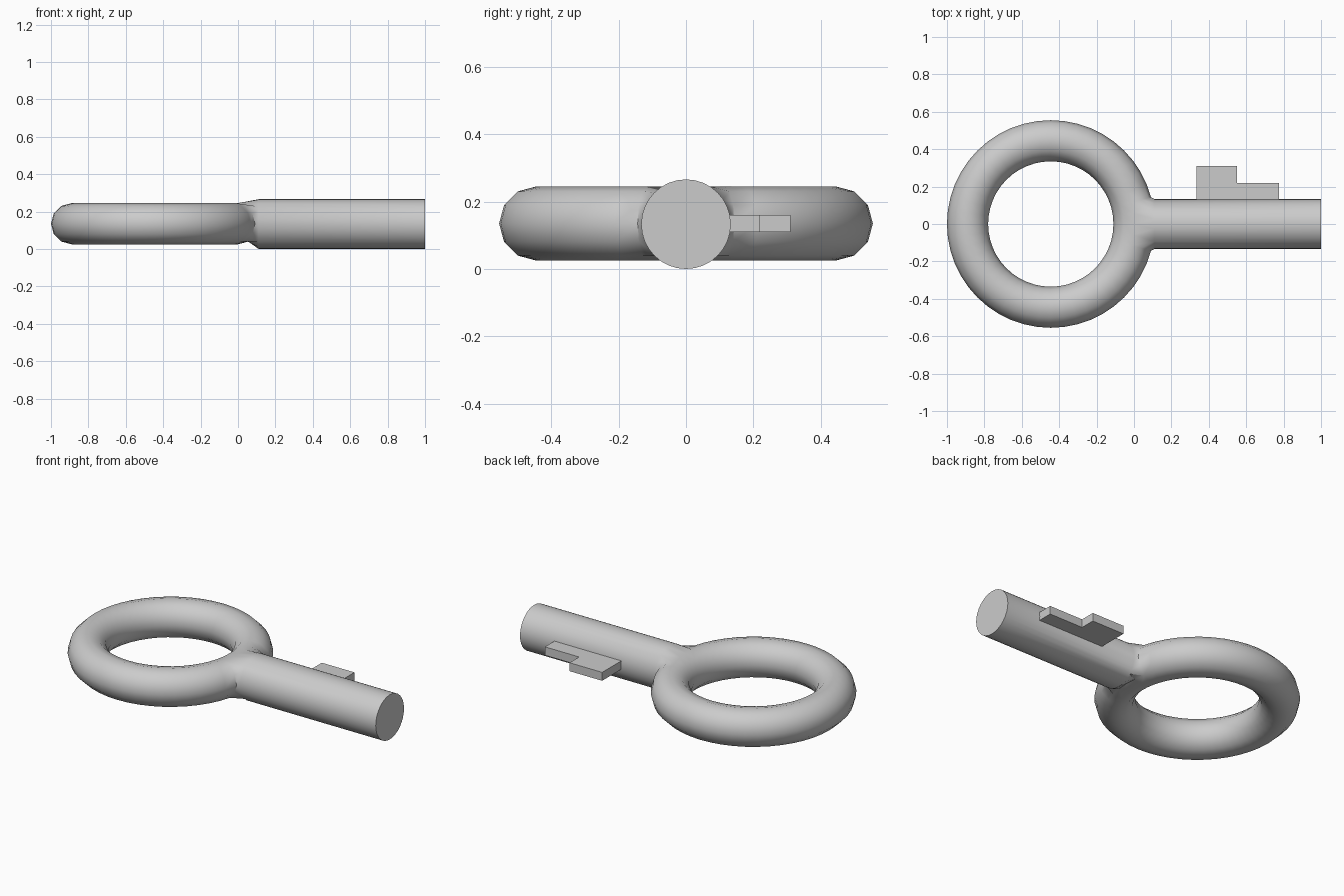
import bpy, bmesh
from math import cos, sin, pi, radians

if "Cube" in bpy.data.objects:
    bpy.data.objects.remove(bpy.data.objects["Cube"])

CX, CZ = -0.445, 0.135          # ring centre
R, r = 0.445, 0.11              # ring radii
NU, NV = 48, 12                 # ring segments
SR, SZ, SIDES = 0.133, 0.133, 32  # shaft radius, height, sides


def finish(bm, name, smooth):
    bmesh.ops.recalc_face_normals(bm, faces=bm.faces)
    mesh = bpy.data.meshes.new(name)
    bm.to_mesh(mesh)
    bm.free()
    obj = bpy.data.objects.new(name, mesh)
    bpy.context.collection.objects.link(obj)
    if smooth:
        bpy.ops.object.select_all(action='DESELECT')
        bpy.context.view_layer.objects.active = obj
        obj.select_set(True)
        bpy.ops.object.shade_smooth_by_angle(angle=radians(40))
    return obj


# Ring handle, with an opening on its outer side for the shaft
bm = bmesh.new()
grid = []
for i in range(NU):
    a = 2 * pi * i / NU
    row = []
    for j in range(NV):
        t = 2 * pi * j / NV
        d = R + r * cos(t)
        row.append(bm.verts.new((CX + d * cos(a), d * sin(a), CZ + r * sin(t))))
    grid.append(row)
for i in range(NU):
    for j in range(NV):
        if i in (0, 1, NU - 2, NU - 1) and j in (0, 1, 2, NV - 2, NV - 1):
            continue
        k, m = (i + 1) % NU, (j + 1) % NV
        bm.faces.new((grid[i][j], grid[k][j], grid[k][m], grid[i][m]))
hole = [e for e in bm.edges if e.is_boundary]
bmesh.ops.delete(bm, geom=[v for v in bm.verts if not v.link_faces], context='VERTS')

# Shaft, blended into the opening
ends = []
for x in (0.11, 1.0):
    ends.append([bm.verts.new((x, SR * cos(2 * pi * s / SIDES), SZ + SR * sin(2 * pi * s / SIDES)))
                 for s in range(SIDES)])
for s in range(SIDES):
    n = (s + 1) % SIDES
    bm.faces.new((ends[0][s], ends[0][n], ends[1][n], ends[1][s]))
bm.faces.new(ends[1])
root = [bm.edges.get((ends[0][s], ends[0][(s + 1) % SIDES])) for s in range(SIDES)]
bmesh.ops.bridge_loops(bm, edges=hole + root)
finish(bm, "ring_and_shaft", True)

# Stepped key bit
bm = bmesh.new()
outline = [(0.335, 0.10), (0.775, 0.10), (0.775, 0.22), (0.55, 0.22), (0.55, 0.31), (0.335, 0.31)]
face = bm.faces.new([bm.verts.new((x, y, 0.11)) for x, y in outline])
top = bmesh.ops.extrude_face_region(bm, geom=[face], use_keep_orig=True)
bmesh.ops.translate(bm, vec=(0, 0, 0.05),
                    verts=[g for g in top['geom'] if isinstance(g, bmesh.types.BMVert)])
finish(bm, "key_bit", False)
